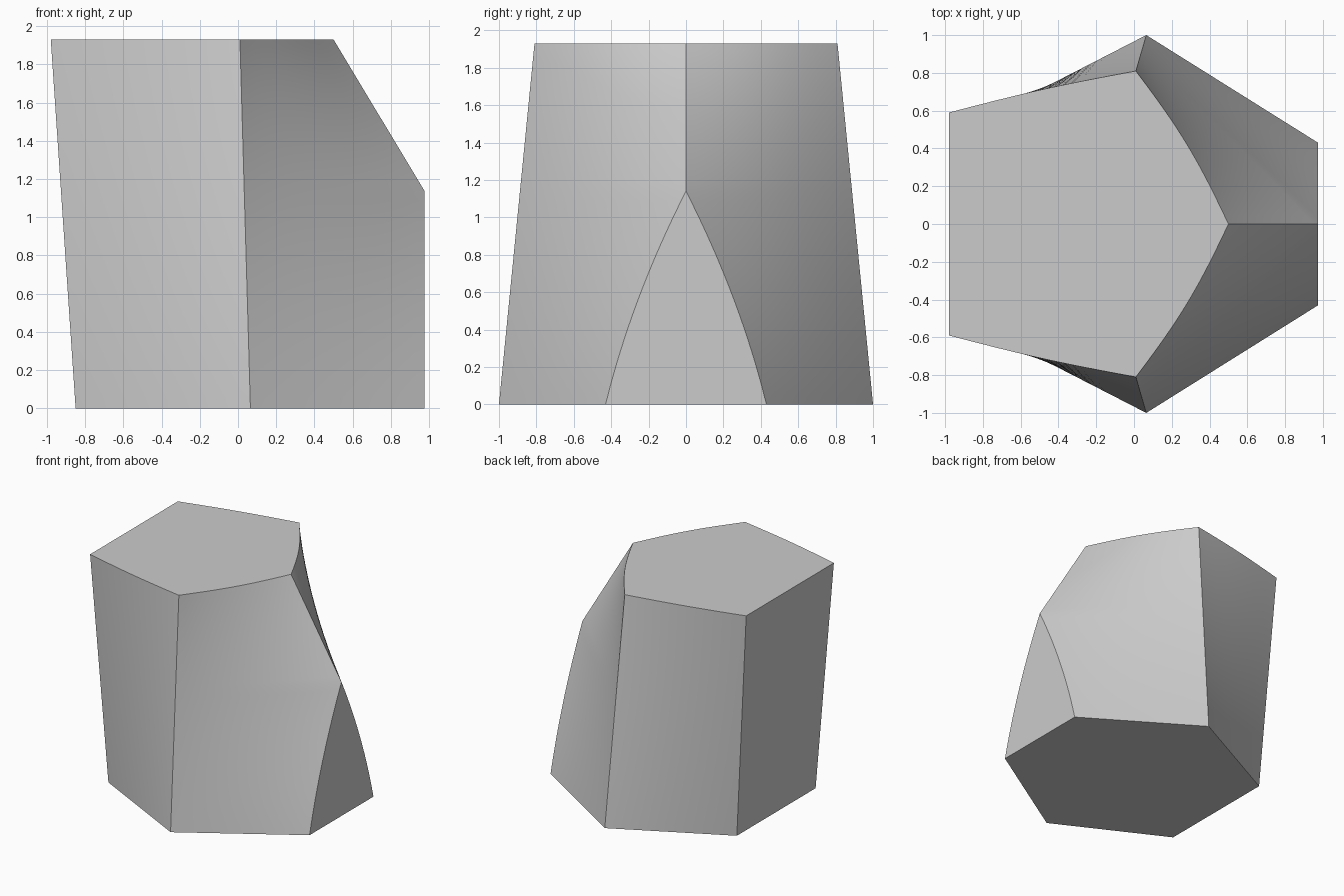
import bpy
import bmesh
import math
from mathutils import Vector

cube = bpy.data.objects.get("Cube")
if cube:
    bpy.data.objects.remove(cube)

HEIGHT = 1.93
FORK = 1.14      # height where the two front side faces meet
STEPS = 20

# One plain grey for the whole solid
grey = bpy.data.materials.new("light_grey")
grey.use_nodes = True
colour = (0.6, 0.6, 0.6, 1)
grey.diffuse_color = colour
grey.node_tree.nodes["Principled BSDF"].inputs["Base Color"].default_value = colour


def mix(a, b, t):
    return Vector(a).lerp(Vector(b), t)


def bowed_edge(a, b, bow):
    """Horizontal edge from a to b, bulging outward by bow (end point left out)."""
    out = Vector((a.y - b.y, b.x - a.x)).normalized()
    if out.dot(a + b) < 0:
        out = -out
    return [a.lerp(b, i / STEPS) + out * bow * math.sin(math.pi * i / STEPS)
            for i in range(STEPS)]


def section(z):
    """Outline at height z: a hexagon below the fork, a pentagon above it."""
    t = z / HEIGHT
    back = mix((-0.85, 0.53), (-0.98, 0.59), t)
    middle = mix((0.065, 1), (0.01, 0.81), t)
    if z < FORK:
        s = z / FORK
        tip = Vector((0.975, 0.43 * (1 - s) + 0.15 * s * (1 - s)))
    else:
        tip = mix((0.975, 0), (0.5, 0), (z - FORK) / (HEIGHT - FORK))
    half = bowed_edge(back, middle, 0.012 * t)
    half += bowed_edge(middle, tip, 0.03 * t) + [tip]
    return half + [Vector((p.x, -p.y)) for p in reversed(half)]


# Loft the sections and cap both ends
levels = [FORK * i / STEPS for i in range(STEPS)]
levels += [FORK + (HEIGHT - FORK) * i / STEPS for i in range(STEPS + 1)]
bm = bmesh.new()
rings = [[bm.verts.new((p.x, p.y, z)) for p in section(z)] for z in levels]
for low, high in zip(rings, rings[1:]):
    for i in range(len(low)):
        j = (i + 1) % len(low)
        bm.faces.new((low[i], low[j], high[j], high[i]))
bm.faces.new(rings[0])
bm.faces.new(rings[-1])
bmesh.ops.remove_doubles(bm, verts=bm.verts[:], dist=0.0005)
bmesh.ops.recalc_face_normals(bm, faces=bm.faces[:])

mesh = bpy.data.meshes.new("forked_prism")
bm.to_mesh(mesh)
bm.free()
mesh.materials.append(grey)
prism = bpy.data.objects.new("forked_prism", mesh)
bpy.context.collection.objects.link(prism)

# Smooth the curved walls, keep the corners sharp
for other in bpy.context.selected_objects:
    other.select_set(False)
prism.select_set(True)
bpy.context.view_layer.objects.active = prism
bpy.ops.object.shade_smooth_by_angle(angle=math.radians(25))
